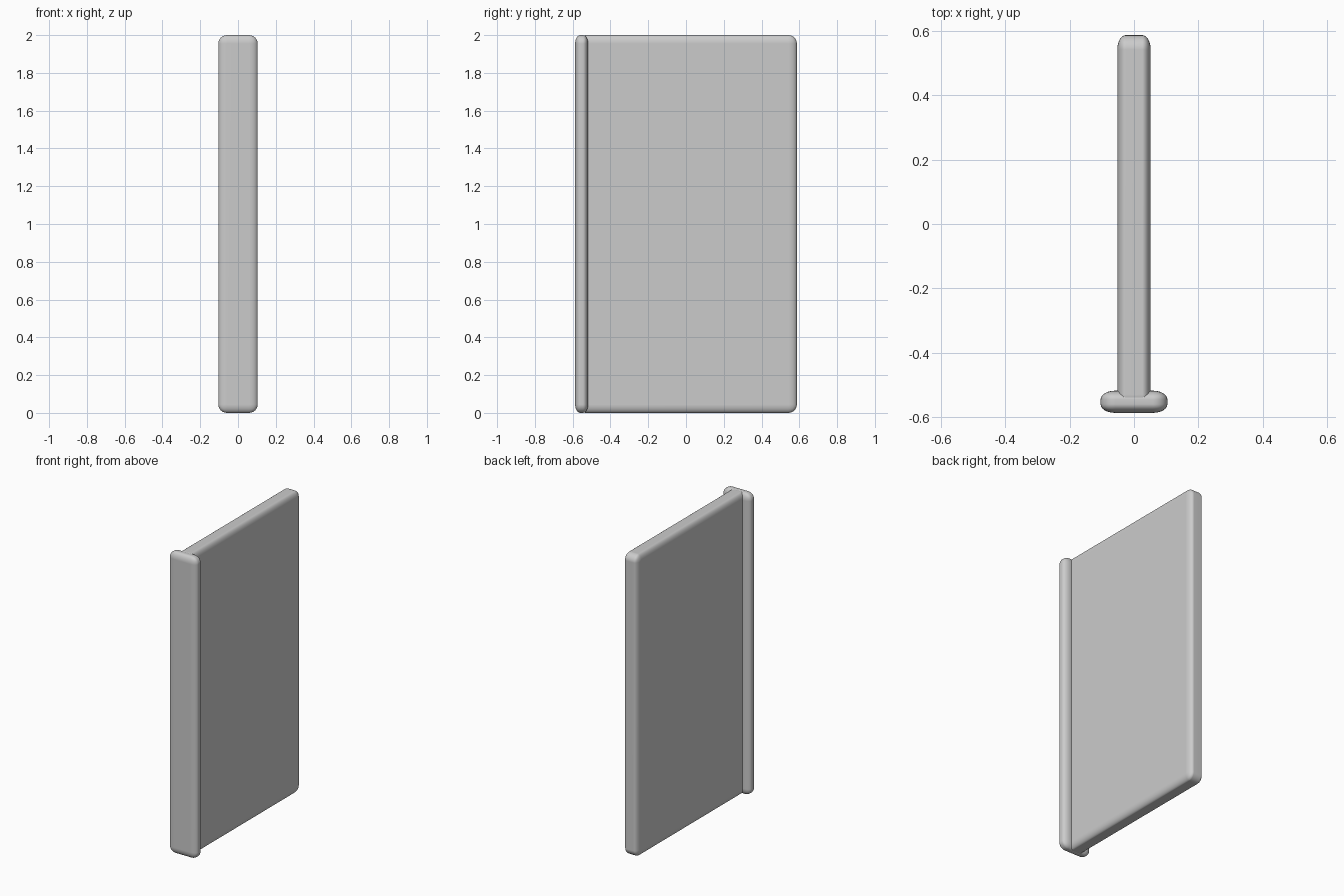
import bpy, bmesh
from mathutils import Vector

if "Cube" in bpy.data.objects:
    bpy.data.objects.remove(bpy.data.objects["Cube"])


def rounded_slab(name, low, high, radii):
    """Box between two corners, with a separate rounding radius per axis."""
    low, high, radii = Vector(low), Vector(high), Vector(radii)
    size, centre = high - low, (low + high) / 2
    bm = bmesh.new()
    bmesh.ops.create_cube(bm, size=1)
    # bevel in a space where every radius is one, then scale back
    bmesh.ops.scale(bm, vec=[size[i] / radii[i] for i in range(3)], verts=bm.verts)
    bmesh.ops.bevel(bm, geom=bm.edges[:], offset=1, offset_type='OFFSET',
                    segments=6, profile=0.5, affect='EDGES', clamp_overlap=True)
    bmesh.ops.scale(bm, vec=radii, verts=bm.verts)
    bmesh.ops.translate(bm, vec=centre, verts=bm.verts)
    bmesh.ops.recalc_face_normals(bm, faces=bm.faces)
    for f in bm.faces:
        f.smooth = True
    mesh = bpy.data.meshes.new(name)
    bm.to_mesh(mesh)
    bm.free()
    ob = bpy.data.objects.new(name, mesh)
    bpy.context.collection.objects.link(ob)
    # keep the broad faces flat under smooth shading
    mod = ob.modifiers.new("Flat faces", 'WEIGHTED_NORMAL')
    mod.keep_sharp = True
    return ob


# tall thin panel running front to back
rounded_slab("side_panel", (-0.052, -0.575, 0), (0.052, 0.587, 2), (0.026, 0.045, 0.045))
# wider trim strip across the front edge
rounded_slab("front_trim", (-0.104, -0.587, 0), (0.104, -0.518, 2), (0.045, 0.027, 0.045))
